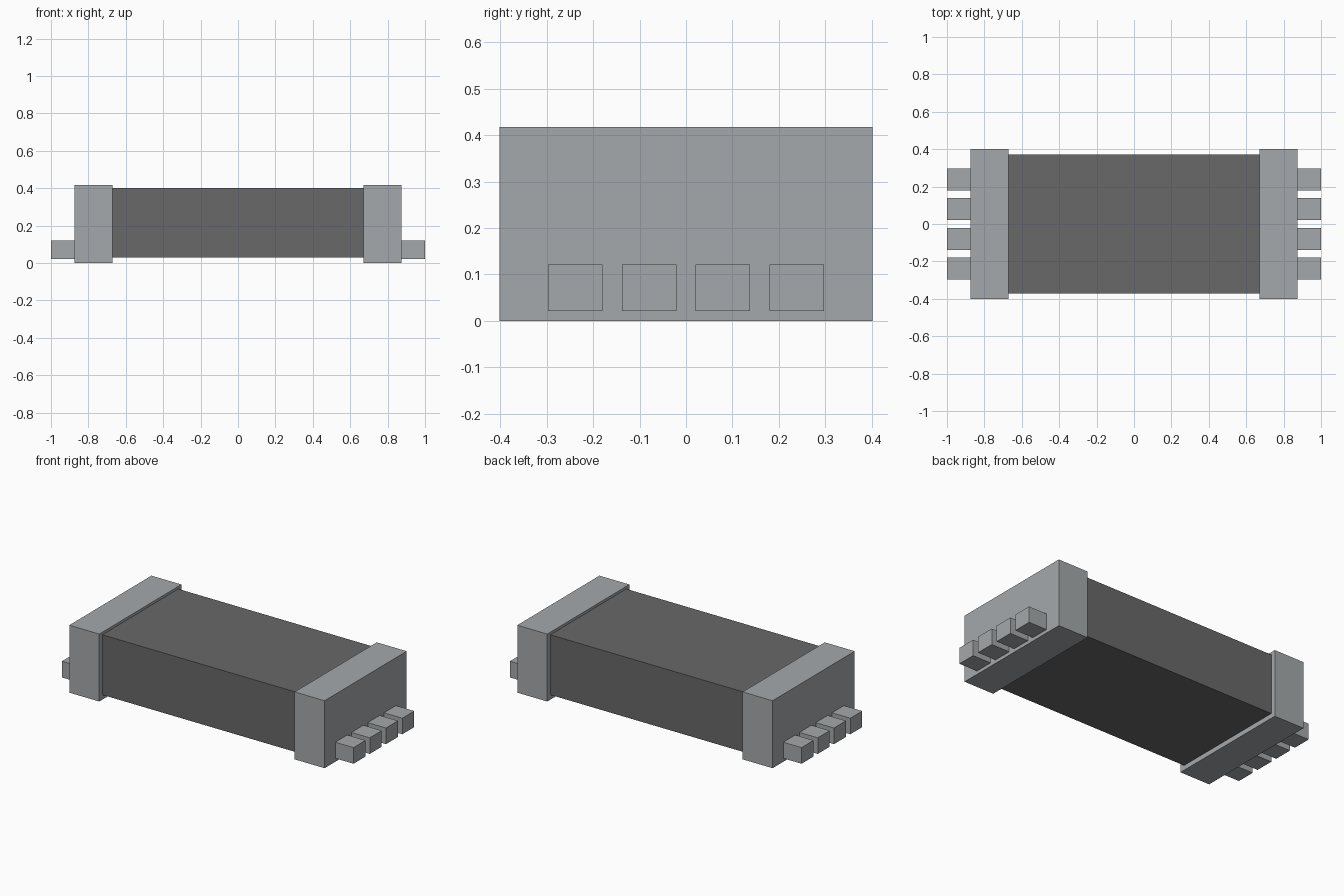
import bpy
import bmesh
from mathutils import Vector

if "Cube" in bpy.data.objects:
    bpy.data.objects.remove(bpy.data.objects["Cube"], do_unlink=True)


def make_material(name, rgb):
    mat = bpy.data.materials.new(name)
    mat.use_nodes = True
    mat.diffuse_color = (*rgb, 1)
    mat.node_tree.nodes["Principled BSDF"].inputs["Base Color"].default_value = (*rgb, 1)
    return mat


def box(name, low, high, mat):
    """Flat-faced box between two opposite corners."""
    low, high = Vector(low), Vector(high)
    bm = bmesh.new()
    bmesh.ops.create_cube(bm, size=1)
    bmesh.ops.scale(bm, vec=high - low, verts=bm.verts)
    mesh = bpy.data.meshes.new(name)
    bm.to_mesh(mesh)
    bm.free()
    mesh.materials.append(mat)
    obj = bpy.data.objects.new(name, mesh)
    obj.location = (low + high) / 2
    bpy.context.collection.objects.link(obj)
    return obj


metal = make_material("light grey metal", (0.376, 0.397, 0.407))
dark = make_material("dark grey casing", (0.141, 0.138, 0.144))

cap_inner, cap_outer, pin_tip = 0.67, 0.875, 1.0
pin_width, pin_pitch, pin_count = 0.117, 0.159, 4

# Central casing
box("body", (-cap_inner, -0.372, 0.03), (cap_inner, 0.372, 0.402), dark)

# End caps and the row of pins on each
for side, sign in (("left", 1), ("right", -1)):
    x0, x1 = sorted((sign * cap_inner, sign * cap_outer))
    box(f"{side}_end_cap", (x0, -0.402, 0), (x1, 0.402, 0.418), metal)
    x0, x1 = sorted((sign * cap_outer, sign * pin_tip))
    for i in range(pin_count):
        y = (i - (pin_count - 1) / 2) * pin_pitch
        box(f"{side}_pin_{i + 1}", (x0, y - pin_width / 2, 0.021),
            (x1, y + pin_width / 2, 0.121), metal)
